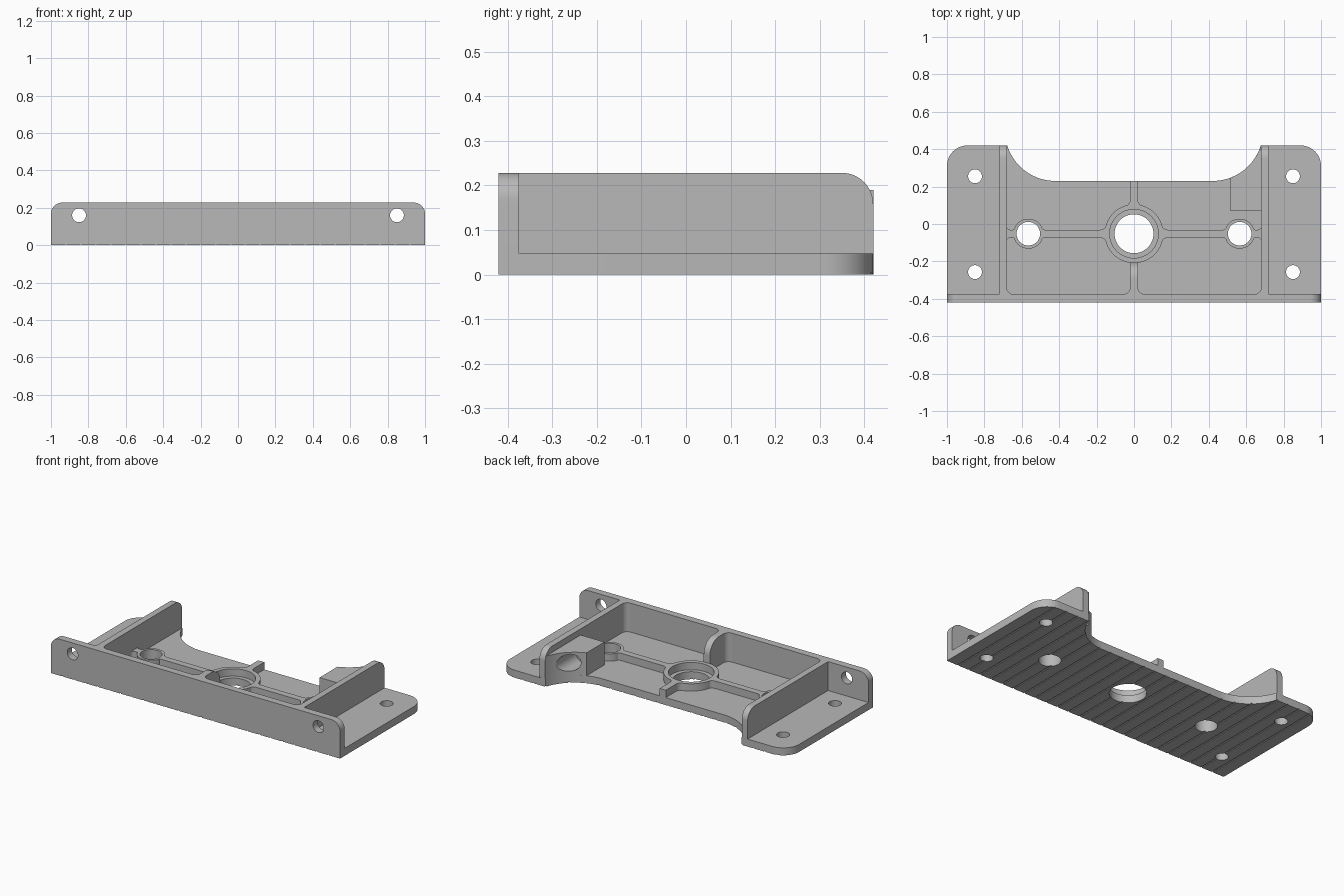
import bpy, bmesh
from math import sin, cos, radians

cube = bpy.data.objects.get("Cube")
if cube:
    bpy.data.objects.remove(cube)

# Single grey finish
GREY = 0.48
grey = bpy.data.materials.new("plain_grey")
grey.use_nodes = True
grey.diffuse_color = (GREY, GREY, GREY, 1)
grey.node_tree.nodes["Principled BSDF"].inputs["Base Color"].default_value = (GREY, GREY, GREY, 1)

PLATE, LOW, TOP = 0.047, 0.093, 0.228   # heights of plate, ribs and walls
FRONT, BACK, INNER = -0.42, 0.42, -0.375
AXES = {"z": lambda a, b, c: (a, b, c),
        "y": lambda a, b, c: (a, c, b),
        "x": lambda a, b, c: (c, a, b)}


def arc(cx, cy, r, start, end, n=12):
    angles = [radians(start + (end - start) * i / n) for i in range(n + 1)]
    return [(cx + r * cos(t), cy + r * sin(t)) for t in angles]


def circle(cx, cy, r, n=48):
    return arc(cx, cy, r, 0, 360, n)[:-1]


def mirror(points):
    return [(-x, y) for x, y in reversed(points)]


def prism(name, outlines, axis, lo, hi):
    """Extrude one or more closed outlines along an axis."""
    bm = bmesh.new()
    for pts in outlines:
        rings = [[bm.verts.new(AXES[axis](a, b, c)) for a, b in pts] for c in (lo, hi)]
        bm.faces.new(rings[0])
        bm.faces.new(rings[1])
        for i in range(len(pts)):
            j = (i + 1) % len(pts)
            bm.faces.new((rings[0][i], rings[0][j], rings[1][j], rings[1][i]))
    bmesh.ops.recalc_face_normals(bm, faces=bm.faces)
    mesh = bpy.data.meshes.new(name)
    bm.to_mesh(mesh)
    bm.free()
    mesh.materials.append(grey)
    ob = bpy.data.objects.new(name, mesh)
    bpy.context.collection.objects.link(ob)
    parts.append(ob)
    return ob


def cut(ob, outlines, axis, lo, hi):
    """Subtract prisms from a part."""
    tool = prism("cutter", outlines, axis, lo, hi)
    parts.remove(tool)
    tool.hide_render = True
    mod = ob.modifiers.new("cut", "BOOLEAN")
    mod.operation, mod.solver, mod.object = "DIFFERENCE", "EXACT", tool
    graph = bpy.context.evaluated_depsgraph_get()
    mesh = bpy.data.meshes.new_from_object(ob.evaluated_get(graph))
    ob.modifiers.clear()
    ob.data = mesh
    bpy.data.objects.remove(tool)


def flared_rib(start, end, flare_start, flare_end, half=0.021):
    """Straight rib outline with concave flares at its ends."""
    side = []
    for base, sign, size in ((start, 1, flare_start), (end, -1, flare_end)):
        curve = [(base + sign * size * (1 - cos(radians(t))),
                  half + size * (1 - sin(radians(t)))) for t in range(0, 91, 15)]
        side += curve if sign == 1 else curve[::-1]
    return side + [(x, -w) for x, w in reversed(side)]


parts = []
HUB_Y, SIDE_X = -0.052, 0.565

# Base plate with rounded back corners and a scooped back edge
half = [(1, INNER)] + arc(0.89, 0.31, 0.11, 0, 90) + arc(0.42, 0.5, 0.27, -17.2, -90, 20)
plate = prism("base_plate", [half + mirror(half)], "z", 0, PLATE)

# Front wall with rounded top corners
half = [(1, 0)] + arc(0.94, TOP - 0.06, 0.06, 0, 90)
wall = prism("front_wall", [half + mirror(half)], "y", FRONT, INNER)

# Fine grooves under the base, then the bolt and shaft holes
grooves = [circle(-0.92 + 0.08 * i, 0, 0.005, 8) for i in range(24)]
for part in (plate, wall):
    cut(part, grooves, "y", -0.5, 0.5)
holes = [circle(sx * 0.85, y, 0.037) for sx in (-1, 1) for y in (-0.257, 0.255)]
holes += [circle(sx * SIDE_X, HUB_Y, 0.063) for sx in (-1, 1)]
cut(plate, holes + [circle(0, HUB_Y, 0.104)], "z", -0.1, 0.2)
cut(wall, [circle(sx * 0.85, 0.16, 0.037) for sx in (-1, 1)], "y", -0.5, -0.3)

# Side walls, rounded at the upper back corner
profile = [(INNER, PLATE), (BACK, PLATE)] + arc(BACK - 0.07, TOP - 0.07, 0.07, 0, 90) + [(INNER, TOP)]
prism("left_side_wall", [profile], "x", 0.68, 0.72)
prism("right_side_wall", [profile], "x", -0.72, -0.68)

# Tall centre web joining the front wall
profile = [(INNER, PLATE), (-0.205, PLATE)] + arc(-0.295, TOP - 0.09, 0.09, 0, 90) + [(INNER, TOP)]
prism("front_web", [profile], "x", -0.021, 0.021)

# Round bosses
hub = prism("centre_boss", [circle(0, HUB_Y, 0.157, 64)], "z", PLATE, LOW)
cut(hub, [circle(0, HUB_Y, 0.13, 64)], "z", 0, 0.2)
for name, sx in (("left_boss", 1), ("right_boss", -1)):
    boss = prism(name, [circle(sx * SIDE_X, HUB_Y, 0.08)], "z", PLATE, LOW)
    cut(boss, [circle(sx * SIDE_X, HUB_Y, 0.063)], "z", 0, 0.2)

# Low ribs linking the bosses and walls
for side, sx in (("left", 1), ("right", -1)):
    for name, rib in (("inner_rib", flared_rib(0.146, 0.496, 0.035, 0.02)),
                      ("outer_rib", flared_rib(SIDE_X + 0.069, 0.68, 0.015, 0.02))):
        prism(f"{side}_{name}", [[(sx * x, HUB_Y + w) for x, w in rib]], "z", PLATE, LOW)
back = flared_rib(0.146, 0.23 - HUB_Y, 0.035, 0)
prism("back_rib", [[(w, HUB_Y + s) for s, w in back]], "z", PLATE, LOW)

# Rounded fillets in the corners of the two front pockets
R = 0.035
fillets = []
for sx in (-1, 1):
    for x, d in ((0.68, -1), (0.021, 1)):
        curve = [(sx * (x + d * (R - a)), INNER + R - b) for a, b in arc(0, 0, R, 0, 90, 8)]
        fillets.append([(sx * x, INNER)] + curve)
prism("pocket_fillets", fillets, "z", PLATE, TOP)

# Corner block with a blind socket in its curved back
block = arc(0.42, 0.5, 0.27, -17.2, -69.4, 16) + [(0.515, 0.07), (0.68, 0.07)]
block = prism("socket_block", [block], "z", PLATE, 0.19)
cut(block, [circle(0.597, 0.125, 0.053)], "y", 0.16, 0.6)

# Smooth the curved sides and keep hard edges
for ob in bpy.context.view_layer.objects:
    ob.select_set(ob in parts)
bpy.context.view_layer.objects.active = plate
bpy.ops.object.shade_smooth_by_angle(angle=radians(30))
